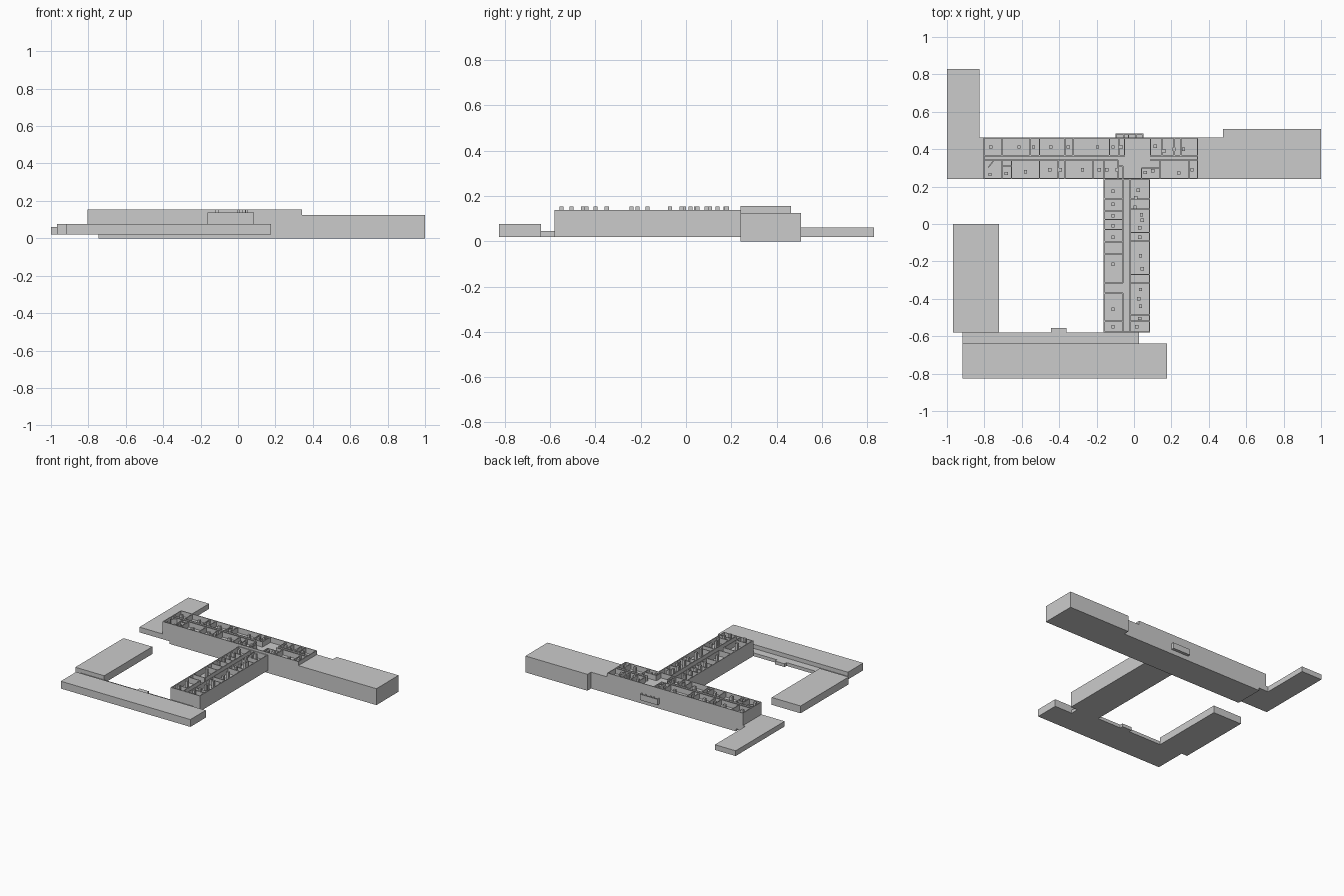
import bpy, bmesh
from mathutils import Matrix, Vector

T = 0.006  # wall thickness


def make(name, boxes):
    """One object from boxes given as (x0, x1, y0, y1, z0, z1)."""
    bm = bmesh.new()
    for x0, x1, y0, y1, z0, z1 in boxes:
        m = Matrix.Translation(((x0 + x1) / 2, (y0 + y1) / 2, (z0 + z1) / 2))
        bmesh.ops.create_cube(bm, size=1, matrix=m @ Matrix.Diagonal((x1 - x0, y1 - y0, z1 - z0, 1)))
    me = bpy.data.meshes.new(name)
    bm.to_mesh(me)
    bm.free()
    ob = bpy.data.objects.new(name, me)
    bpy.context.collection.objects.link(ob)
    return ob


def wall_x(x0, x1, y, z0, z1):
    return (x0, x1, y - T / 2, y + T / 2, z0, z1)


def wall_y(x, y0, y1, z0, z1):
    return (x - T / 2, x + T / 2, y0, y1, z0, z1)


def ring(x0, x1, y0, y1, z0, z1):
    """Four perimeter walls lying inside the given rectangle."""
    return [(x0, x1, y0, y0 + T, z0, z1), (x0, x1, y1 - T, y1, z0, z1),
            (x0, x0 + T, y0 + T, y1 - T, z0, z1), (x1 - T, x1, y0 + T, y1 - T, z0, z1)]


def posts(points, z0, z1, r=0.009):
    return [(x - r, x + r, y - r, y + r, z0, z1) for x, y in points]


# Low plain wings
make("northwest_wing", [(-1, -0.825, 0.24, 0.83, 0.02, 0.06), (-0.825, -0.805, 0.24, 0.463, 0.02, 0.06)])
make("east_link", [(0.342, 0.477, 0.24, 0.463, 0, 0.125)])
make("east_wing", [(0.477, 1, 0.24, 0.507, 0, 0.125)])
make("southwest_wing", [(-0.967, -0.723, -0.58, 0, 0.02, 0.076)])
make("south_wing", [(-0.918, 0.176, -0.825, -0.64, 0.02, 0.076)])
make("south_passage", [(-0.918, 0.027, -0.64, -0.58, 0.02, 0.045)])
make("passage_porch", [(-0.443, -0.362, -0.58, -0.556, 0.02, 0.045)])

# Main bar: solid body up to the open top floor
MF, MT = 0.115, 0.155
make("main_bar_body", [(-0.745, 0.342, 0.24, 0.463, 0, MF), (-0.805, -0.745, 0.24, 0.463, 0.02, MF)])
make("main_bar_outer_walls", ring(-0.805, 0.342, 0.24, 0.463, MF, MT))

# Main bar: corridor walls and room partitions
B, F = 0.365, 0.342
walls = [wall_x(-0.8, -0.047, B, MF, MT), wall_x(-0.8, -0.085, F, MF, MT),
         wall_x(0.085, 0.337, B, MF, MT), wall_x(0.085, 0.337, F, MF, MT),
         wall_x(-0.705, -0.655, 0.31, MF, MT), wall_x(0.04, 0.14, 0.30, MF, MT),
         wall_x(-0.085, -0.06, 0.31, MF, MT),
         wall_y(0.04, 0.245, 0.30, MF, MT), wall_y(-0.06, 0.245, 0.31, MF, MT)]
for x in (-0.705, -0.555, -0.505, -0.37, -0.325, -0.13, -0.08, -0.05, 0.088, 0.15, 0.215, 0.25):
    walls.append(wall_y(x, B, 0.458, MF, MT))
for x in (-0.705, -0.655, -0.505, -0.405, -0.37, -0.22, -0.16, -0.085, 0.14, 0.295):
    walls.append(wall_y(x, 0.245, F, MF, MT))
make("main_bar_partitions", walls)

# Main bar: slanted partition in the end room
slant = make("slanted_partition", [(-0.022, 0.022, -T / 2, T / 2, MF, MT)])
slant.location = (-0.765, 0.32, 0)
slant.rotation_euler.z = 0.9

# Main bar: small posts in the rooms
back = [(x, 0.412) for x in (-0.765, -0.615, -0.537, -0.445, -0.352, -0.195, -0.112, -0.068)]
back += [(0.113, 0.415), (0.162, 0.39), (0.214, 0.40), (0.265, 0.40)]
front = [(-0.77, 0.265), (-0.683, 0.27), (-0.58, 0.28)]
front += [(x, 0.29) for x in (-0.45, -0.395, -0.275, -0.185, -0.145, -0.09)]
front += [(0.06, 0.275), (0.10, 0.285), (0.24, 0.273), (0.31, 0.29)]
make("main_bar_posts", posts(back + front, MF, MT - 0.002))

# Small balcony on the rear face
balcony = [(-0.1, 0.05, 0.463, 0.485, 0.035, 0.065)]
balcony += [wall_x(-0.1, 0.05, 0.485 - T / 2, 0.065, 0.08)]
balcony += [wall_y(x, 0.463, 0.479, 0.065, 0.08) for x in (-0.097, -0.055, -0.03, 0.012, 0.047)]
make("rear_balcony", balcony)

# Stem joining the main bar to the south wing
SF, ST = 0.095, 0.138
make("stem_body", [(-0.162, 0.085, -0.58, 0.24, 0.02, SF)])
make("stem_outer_walls", ring(-0.162, 0.085, -0.58, 0.24, SF, ST))

# Stem: corridor walls and partitions
L, R = -0.058, -0.022
walls = [wall_y(L, -0.315, 0.235, SF, ST), wall_y(L, -0.575, -0.37, SF, ST),
         wall_y(R, -0.575, 0.235, SF, ST)]
for y in (0.135, 0.07, 0.025, -0.03, -0.095, -0.16, -0.315, -0.37, -0.52):
    walls.append(wall_x(-0.157, L, y, SF, ST))
for y in (0.135, 0.08, -0.045, -0.09, -0.27, -0.315, -0.485, -0.52):
    walls.append(wall_x(R, 0.08, y, SF, ST))
make("stem_partitions", walls)

# Stem: posts that rise just above the walls
left = [(-0.112, y) for y in (0.175, 0.105, 0.045, -0.01, -0.07, -0.215, -0.455, -0.55)]
right = [(0.022, 0.18), (0.01, 0.14), (0.005, 0.09), (0.04, 0.05), (0.045, 0.02), (0.03, -0.02),
         (0.03, -0.07), (0.035, -0.17), (0.045, -0.24), (0.035, -0.35), (0.025, -0.40),
         (0.035, -0.44), (0.03, -0.505), (0.015, -0.55)]
make("stem_posts", posts(left + right, SF, 0.154))
